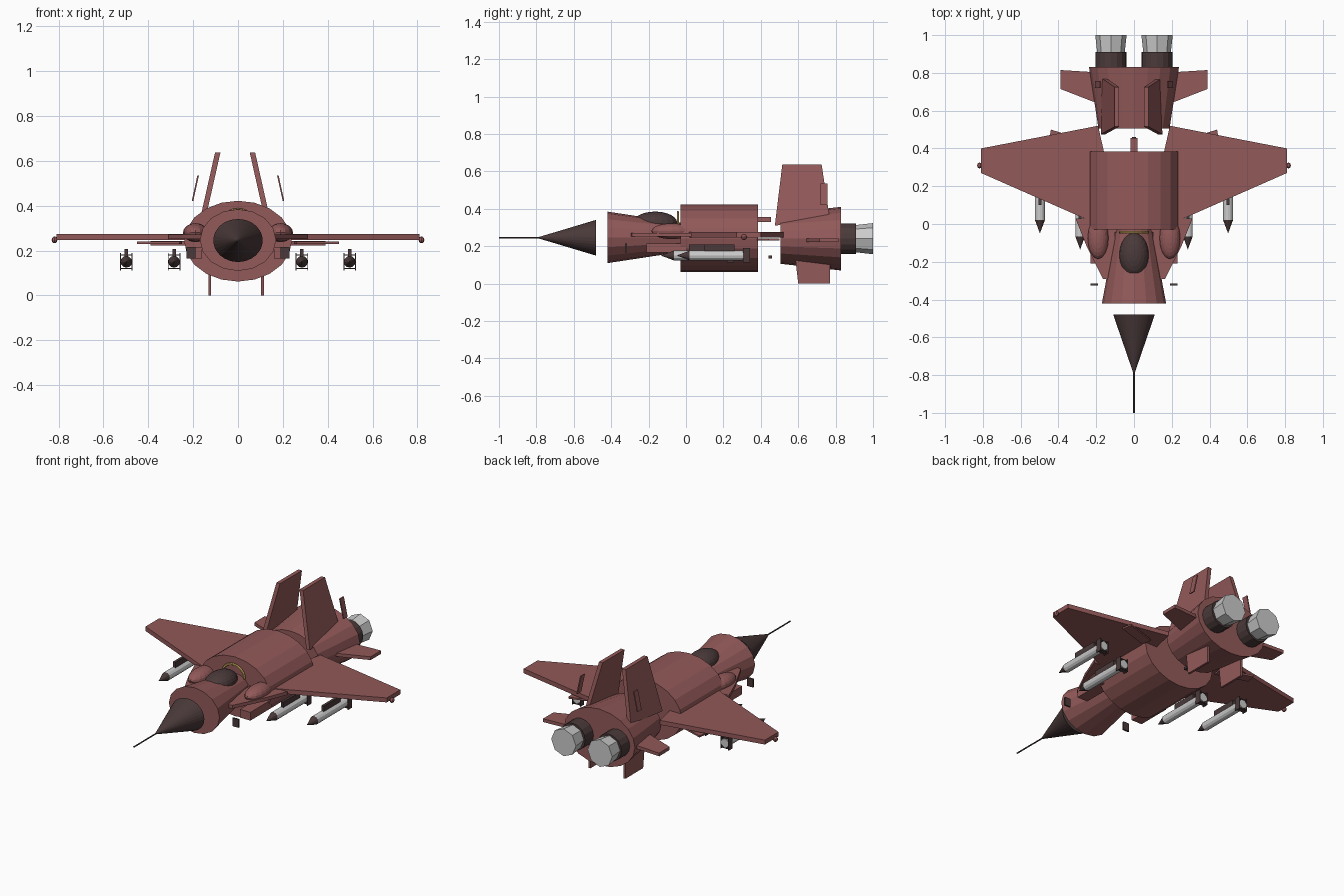
import bpy, bmesh, math
from mathutils import Matrix

if "Cube" in bpy.data.objects:
    bpy.data.objects.remove(bpy.data.objects["Cube"])


def material(name, rgb):
    m = bpy.data.materials.new(name)
    m.diffuse_color = (*rgb, 1)
    m.use_nodes = True
    m.node_tree.nodes["Principled BSDF"].inputs["Base Color"].default_value = m.diffuse_color
    return m


RED = material("red_paint", (0.29, 0.10, 0.10))
DARK = material("dark_paint", (0.07, 0.042, 0.042))
GOLD = material("gold_trim", (0.70, 0.46, 0.13))


def finish(bm, name, mat=None):
    bmesh.ops.recalc_face_normals(bm, faces=bm.faces[:])
    me = bpy.data.meshes.new(name)
    bm.to_mesh(me)
    bm.free()
    ob = bpy.data.objects.new(name, me)
    bpy.context.collection.objects.link(ob)
    if mat:
        me.materials.append(mat)
    return ob


def tube(name, x, z, y0, y1, r0, r1, mat=None, n=16, flat=1.0):
    """Elliptical frustum along y; flat is height / width."""
    bm = bmesh.new()
    bmesh.ops.create_cone(bm, cap_ends=True, segments=n, radius1=r0, radius2=r1, depth=y1 - y0)
    bm.transform(Matrix.Translation((x, (y0 + y1) / 2, z))
                 @ Matrix.Diagonal((1, 1, flat, 1)) @ Matrix.Rotation(-math.pi / 2, 4, 'X'))
    return finish(bm, name, mat)


def box(name, x, y, z, mat=None):
    """Box from (low, high) ranges."""
    bm = bmesh.new()
    bmesh.ops.create_cube(bm, size=1)
    mid = [(a + b) / 2 for a, b in (x, y, z)]
    bm.transform(Matrix.Translation(mid) @ Matrix.Diagonal([abs(b - a) for a, b in (x, y, z)] + [1]))
    return finish(bm, name, mat)


def ball(name, c, r, mat, u=16, v=8):
    bm = bmesh.new()
    bmesh.ops.create_uvsphere(bm, u_segments=u, v_segments=v, radius=1)
    bm.transform(Matrix.Translation(c) @ Matrix.Diagonal((*r, 1)))
    return finish(bm, name, mat)


def plate(name, pts, place, mat=RED):
    """Slab from a 2D outline; place(a, b, side) gives the 3D point, side is -1 or 1."""
    bm = bmesh.new()
    lo, hi = [[bm.verts.new(place(a, b, s)) for a, b in pts] for s in (-1, 1)]
    bm.faces.new(lo)
    bm.faces.new(hi)
    n = len(pts)
    for i in range(n):
        j = (i + 1) % n
        bm.faces.new((lo[i], lo[j], hi[j], hi[i]))
    return finish(bm, name, mat)


def flat_plate(name, pts, s, z, t):
    plate(name, pts, lambda a, b, k: (s * a, b, z + k * t / 2))


def upright(name, pts, x, z0, lean, t, mat=RED):
    plate(name, pts, lambda a, b, k: (x + lean * (b - z0) + k * t / 2, a, b), mat)


# Nose and fuselage
tube("pitot_probe", 0, 0.245, -1.0, -0.79, 0.004, 0.004, DARK, 8)
tube("nose_cone", 0, 0.245, -0.80, -0.48, 0.0, 0.11, DARK, 32, 0.87)
tube("front_fuselage", 0, 0.247, -0.42, -0.02, 0.17, 0.095, RED, 16, 0.81)
tube("middle_fuselage", 0, 0.242, -0.03, 0.385, 0.24, 0.24, RED, 20, 0.75)
tube("rear_fuselage", 0, 0.24, 0.505, 0.83, 0.188, 0.238, RED, 20, 0.715)
box("spine_antenna", (-0.018, 0.018), (0.30, 0.455), (0.33, 0.355), RED)
box("tail_hook", (-0.01, 0.01), (0.44, 0.46), (0.135, 0.15), DARK)

# Cockpit
ball("canopy", (0, -0.165, 0.325), (0.078, 0.118, 0.06), DARK, 20, 12)
bm = bmesh.new()
rings = []
for i in range(13):
    a = math.pi * i / 12
    rings.append([bm.verts.new(((0.074 + 0.007 * math.cos(t)) * math.cos(a),
                                -0.043 + 0.007 * math.sin(t),
                                0.312 + (0.070 + 0.007 * math.cos(t)) * math.sin(a)))
                  for t in [k * math.pi / 3 for k in range(6)]])
for p, q in zip(rings, rings[1:]):
    for k in range(6):
        bm.faces.new((p[k], p[(k + 1) % 6], q[(k + 1) % 6], q[k]))
bm.faces.new(rings[0])
bm.faces.new(rings[-1])
finish(bm, "canopy_arch", GOLD)

for s, side in ((-1, "left"), (1, "right")):
    # Wings, strakes and tailplanes
    flat_plate(side + "_wing", [(0.06, -0.06), (0.81, 0.27), (0.81, 0.40), (0.19, 0.52)], s, 0.261, 0.027)
    flat_plate(side + "_strake", [(0.10, -0.30), (0.165, -0.29), (0.25, -0.12), (0.31, 0.03), (0.10, 0.03)],
               s, 0.261, 0.02)
    flat_plate(side + "_aileron", [(0.26, 0.38), (0.45, 0.44), (0.44, 0.50), (0.25, 0.44)], s, 0.235, 0.01)
    flat_plate(side + "_tailplane", [(0.15, 0.63), (0.21, 0.645), (0.39, 0.715), (0.39, 0.815), (0.15, 0.80)],
               s, 0.232, 0.02)
    ball(side + "_wingtip_light", (s * 0.818, 0.31, 0.248), (0.013, 0.016, 0.015), RED, 8, 6)

    # Air intakes and their bulges
    x = sorted((s * 0.16, s * 0.23))
    box(side + "_intake", x, (-0.21, 0.0), (0.165, 0.215), RED)
    box(side + "_intake_plate", sorted((s * 0.19, s * 0.23)), (-0.325, -0.315), (0.165, 0.215), DARK)
    ball(side + "_intake_bulge", (s * 0.19, -0.075, 0.28), (0.055, 0.11, 0.042), RED, 16, 12)

    # Fins and rudders
    upright(side + "_tail_fin", [(0.475, 0.31), (0.515, 0.637), (0.725, 0.637), (0.77, 0.34)],
            s * 0.133 - 0.013, 0.39, -s * 0.225, 0.024)
    upright(side + "_rudder", [(0.72, 0.42), (0.72, 0.535), (0.757, 0.535), (0.757, 0.42)],
            s * 0.203, 0.42, -s * 0.22, 0.007)
    upright(side + "_ventral_fin", [(0.585, 0.13), (0.60, 0.0), (0.77, 0.0), (0.77, 0.13)],
            s * 0.118 - 0.008, 0, 0, 0.013)

    # Engine exhausts
    tube(side + "_engine_ring", s * 0.122, 0.24, 0.82, 0.91, 0.082, 0.082, DARK, 16)
    tube(side + "_nozzle", s * 0.122, 0.24, 0.90, 1.0, 0.072, 0.083, None, 8)

    # Missiles on pylons
    for x, y, place in ((0.285, -0.085, "inner"), (0.498, 0.0, "outer")):
        tag = f"{side}_{place}_"
        x *= s
        tube(tag + "missile_body", x, 0.15, y + 0.02, y + 0.34, 0.026, 0.026, None, 12)
        tube(tag + "missile_tip", x, 0.15, y - 0.05, y + 0.02, 0.0, 0.026, DARK, 12)
        box(tag + "pylon", (x - 0.008, x + 0.008), (y + 0.10, y + 0.26), (0.17, 0.208), DARK)
        for k in (-1, 1):
            box(tag + "missile_fin", (x + k * 0.026 - 0.002, x + k * 0.026 + 0.002),
                (y + 0.305, y + 0.342), (0.112, 0.19), DARK)
            box(tag + "missile_tail_bar", (x - 0.026, x + 0.026), (y + 0.31, y + 0.338),
                (0.15 + k * 0.03 - 0.003, 0.15 + k * 0.03 + 0.003), DARK)
